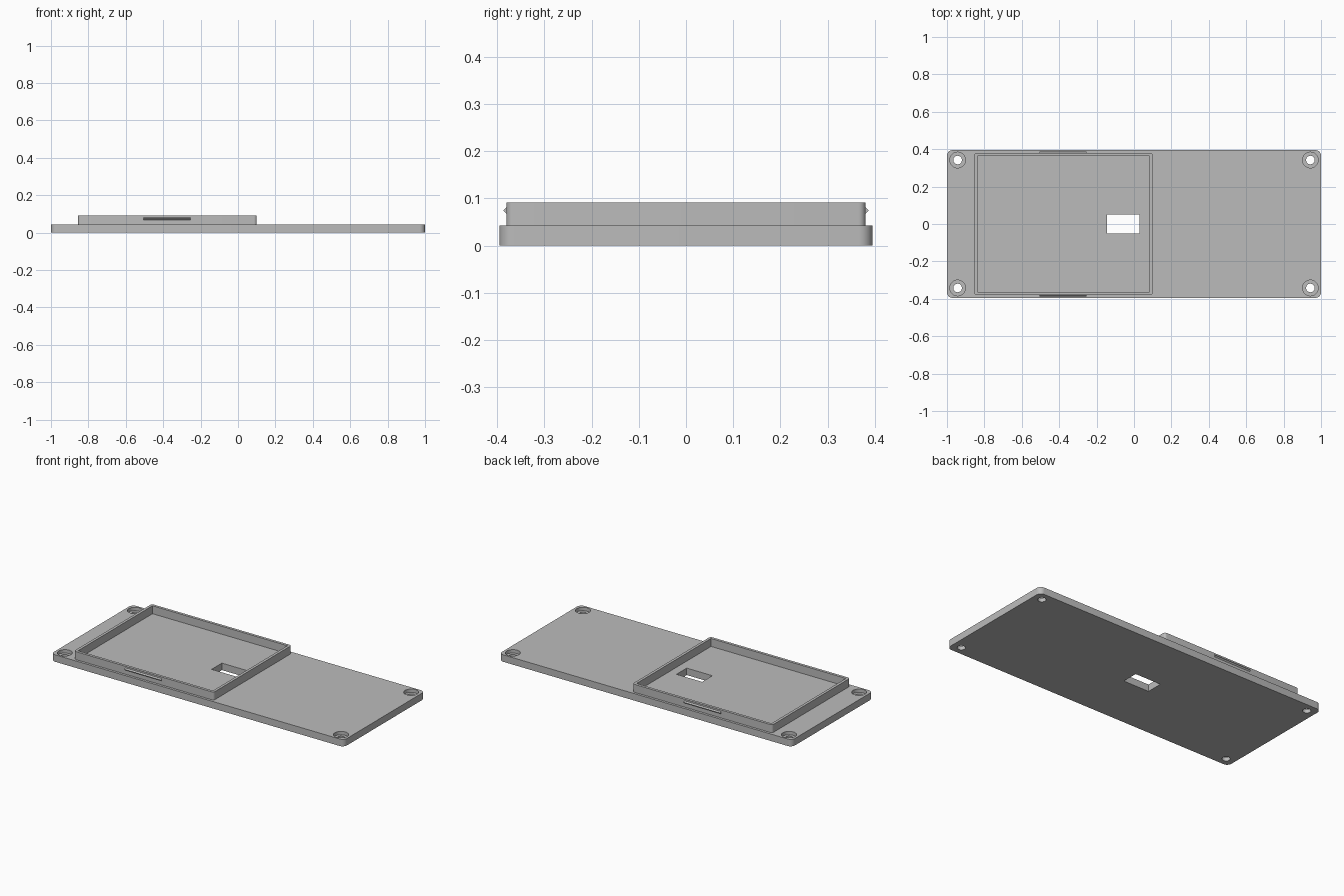
import bpy
import math

if "Cube" in bpy.data.objects:
    bpy.data.objects.remove(bpy.data.objects["Cube"], do_unlink=True)

grey = bpy.data.materials.new("matte grey")
grey.use_nodes = True
grey.diffuse_color = (0.5, 0.5, 0.5, 1)
grey.node_tree.nodes["Principled BSDF"].inputs["Base Color"].default_value = (0.5, 0.5, 0.5, 1)


def prism(name, outline, z0, z1):
    """Extrude a counter-clockwise xy outline from z0 to z1."""
    n = len(outline)
    verts = [(x, y, z) for z in (z0, z1) for x, y in outline]
    faces = [tuple(reversed(range(n))), tuple(range(n, 2 * n))]
    faces += [(i, (i + 1) % n, (i + 1) % n + n, i + n) for i in range(n)]
    mesh = bpy.data.meshes.new(name)
    mesh.from_pydata(verts, [], faces)
    mesh.materials.append(grey)
    obj = bpy.data.objects.new(name, mesh)
    bpy.context.collection.objects.link(obj)
    return obj


def rounded(x0, x1, y, r, steps=8):
    """Rounded rectangle, symmetric in y."""
    corners = [(x1 - r, y - r), (x0 + r, y - r), (x0 + r, r - y), (x1 - r, r - y)]
    return [(cx + r * math.cos(a), cy + r * math.sin(a))
            for q, (cx, cy) in enumerate(corners)
            for a in [math.pi / 2 * (q + s / steps) for s in range(steps + 1)]]


def rect(x0, x1, y):
    return [(x0, -y), (x1, -y), (x1, y), (x0, y)]


def circle(cx, cy, r, n=32):
    return [(cx + r * math.cos(2 * math.pi * i / n),
             cy + r * math.sin(2 * math.pi * i / n)) for i in range(n)]


def cut(target, cutter):
    """Subtract a cutter and discard it."""
    bpy.context.view_layer.objects.active = target
    mod = target.modifiers.new("cut", 'BOOLEAN')
    mod.operation = 'DIFFERENCE'
    mod.solver = 'EXACT'
    mod.object = cutter
    bpy.ops.object.modifier_apply(modifier=mod.name)
    bpy.data.objects.remove(cutter, do_unlink=True)


TOP = 0.043       # base plate thickness
RIM_TOP = 0.092   # top of the raised rim

# Base plate with a slot and four counterbored screw holes
base = prism("base_plate", rounded(-1, 1, 0.395, 0.03), 0, TOP)
cut(base, prism("slot_cutter", rect(-0.145, 0.03, 0.05), -0.1, 0.2))
for sx in (-1, 1):
    for sy in (-1, 1):
        x, y = sx * 0.943, sy * 0.342
        cut(base, prism("hole_cutter", circle(x, y, 0.023), -0.1, 0.2))
        cut(base, prism("bore_cutter", circle(x, y, 0.042), 0.022, 0.2))

# Raised rim
rim = prism("raised_rim", rounded(-0.855, 0.10, 0.38, 0.015, 6), TOP, RIM_TOP)
cut(rim, prism("rim_cutter", rect(-0.838, 0.083, 0.363), -0.1, 0.2))

# Triangular snap ridges on the long sides of the rim
for side, label in ((-1, "front"), (1, "back")):
    verts = [(x, side * y, z) for x in (-0.505, -0.255)
             for y, z in ((0.379, 0.067), (0.387, 0.075), (0.379, 0.083))]
    faces = [(0, 1, 2), (5, 4, 3), (0, 3, 4, 1), (1, 4, 5, 2), (2, 5, 3, 0)]
    if side > 0:
        faces = [f[::-1] for f in faces]
    mesh = bpy.data.meshes.new(label + "_snap_ridge")
    mesh.from_pydata(verts, [], faces)
    mesh.materials.append(grey)
    bpy.context.collection.objects.link(
        bpy.data.objects.new(label + "_snap_ridge", mesh))

# Smooth the rounded corners and bores, keep edges sharp
for obj in (base, rim):
    bpy.ops.object.select_all(action='DESELECT')
    obj.select_set(True)
    bpy.context.view_layer.objects.active = obj
    bpy.ops.object.shade_smooth_by_angle(angle=math.radians(30))
